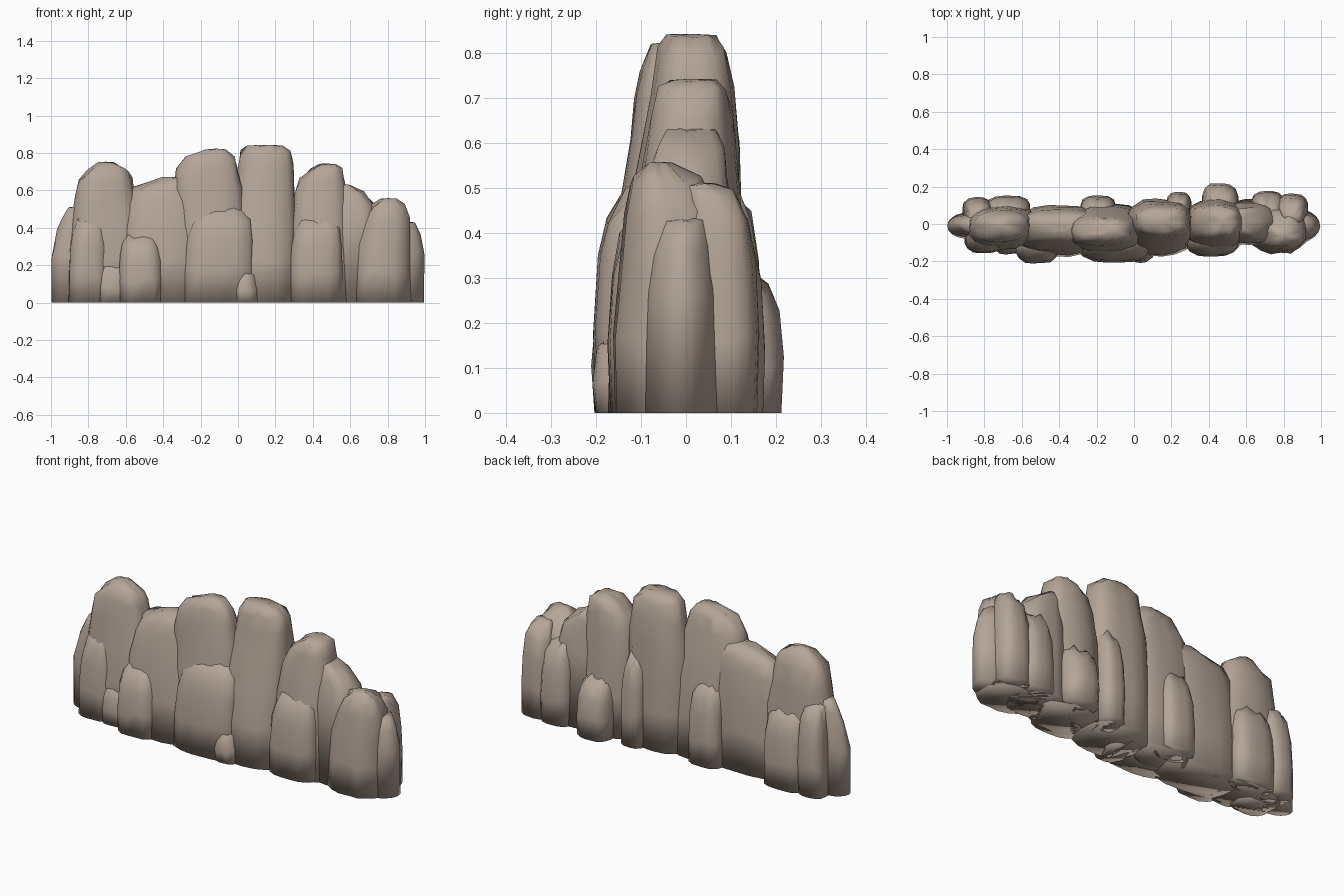
import bpy, bmesh, math, random

random.seed(7)
SIDES = 18

stone = bpy.data.materials.new("warm grey stone")
stone.diffuse_color = (0.46, 0.375, 0.31, 1)


def rock(name, rings, rough=0.08, power=2.8):
    """Loft a rugged column through rings of (z, x0, x1, y0, y1)."""
    bm = bmesh.new()
    # grooves run up the whole column, jitter varies by ring
    grooves = [1 - random.random() * rough for _ in range(SIDES)]
    twist = random.uniform(-0.1, 0.1)
    loops = []
    for n, (z, x0, x1, y0, y1) in enumerate(rings):
        loop = []
        for i in range(SIDES):
            a = 2 * math.pi * i / SIDES + twist
            c, s = math.cos(a), math.sin(a)
            r = (abs(c) ** power + abs(s) ** power) ** (-1 / power)
            r *= grooves[i] * (1 - random.random() * rough * 0.5)
            if n == 0:
                dz = 0
            elif n == len(rings) - 1:
                dz = random.uniform(-0.006, 0.002)
            else:
                dz = random.uniform(-0.018, 0.018)
            loop.append(bm.verts.new(((x0 + x1) / 2 + r * c * (x1 - x0) / 2,
                                      (y0 + y1) / 2 + r * s * (y1 - y0) / 2, z + dz)))
        loops.append(loop)
    for lo, hi in zip(loops, loops[1:]):
        for i in range(SIDES):
            j = (i + 1) % SIDES
            bm.faces.new((lo[i], lo[j], hi[j], hi[i]))
    bm.faces.new(loops[0][::-1])
    # gently crowned top
    z, x0, x1, y0, y1 = rings[-1]
    tip = bm.verts.new(((x0 + x1) / 2, (y0 + y1) / 2, z + 0.003))
    for i in range(SIDES):
        bm.faces.new((loops[-1][i], loops[-1][(i + 1) % SIDES], tip))
    bmesh.ops.recalc_face_normals(bm, faces=bm.faces[:])
    # soft shading everywhere, the underside included
    for f in bm.faces:
        f.smooth = True
    me = bpy.data.meshes.new(name)
    bm.to_mesh(me)
    bm.free()
    me.materials.append(stone)
    bpy.context.collection.objects.link(bpy.data.objects.new(name, me))


def buttress(name, x0, x1, y, h, lean=0.0):
    """Lower slab against the wall, reaching out to y and sloping back at the top."""
    w = x1 - x0

    def ring(z, inset, out):
        e = y * out
        k = lean * z / h
        return (z, x0 + inset * w + k, x1 - inset * w + k, min(e, 0), max(e, 0))
    rock(name, [ring(0, 0, 0.97), ring(h * 0.35, 0.0, 1.0), ring(h * 0.68, 0.02, 0.95),
                ring(h * 0.88, 0.07, 0.85), ring(h, 0.16, 0.66), ring(h * 1.06, 0.25, 0.4)],
         0.05, 3.0)


# main ridge, left to right
rock("left_end", [(0, -1, -.80, -.08, .06), (.25, -1, -.80, -.07, .05),
                  (.38, -.97, -.80, -.06, .05), (.46, -.94, -.80, -.05, .04),
                  (.51, -.91, -.81, -.04, .03)], 0.03, 1.9)
rock("left_pinnacle", [(0, -.92, -.46, -.15, .11), (.22, -.91, -.47, -.145, .11),
                       (.42, -.90, -.50, -.125, .10), (.55, -.88, -.54, -.11, .09),
                       (.65, -.86, -.56, -.10, .08), (.71, -.81, -.58, -.08, .06),
                       (.75, -.75, -.66, -.04, .03)])
rock("left_saddle", [(0, -.66, -.15, -.18, .11), (.22, -.65, -.15, -.17, .11),
                     (.40, -.64, -.15, -.15, .10), (.54, -.62, -.15, -.12, .085),
                     (.61, -.58, -.15, -.10, .07), (.67, -.42, -.18, -.07, .04)])
rock("centre_left_peak", [(0, -.33, .06, -.19, .12), (.22, -.33, .06, -.18, .115),
                          (.42, -.34, .05, -.165, .105), (.62, -.35, .03, -.13, .07),
                          (.70, -.34, .01, -.12, .05), (.77, -.29, -.01, -.105, .035),
                          (.82, -.18, -.06, -.08, .01)])
rock("centre_right_peak", [(0, -.06, .33, -.18, .14), (.22, -.06, .33, -.17, .14),
                           (.40, -.06, .33, -.145, .13), (.60, -.04, .32, -.10, .125),
                           (.72, -.01, .31, -.08, .11), (.80, 0, .30, -.065, .095),
                           (.84, .04, .25, -.045, .07)])
rock("right_shoulder", [(0, .25, .63, -.15, .14), (.22, .26, .62, -.145, .14),
                        (.42, .27, .61, -.13, .13), (.58, .29, .60, -.10, .115),
                        (.66, .32, .58, -.085, .105), (.71, .38, .565, -.07, .095),
                        (.74, .43, .53, -.04, .07)])
rock("right_slope", [(0, .48, .78, -.12, .14), (.42, .48, .77, -.11, .12),
                     (.52, .48, .74, -.09, .10), (.58, .49, .68, -.07, .09),
                     (.63, .50, .60, -.05, .07)])
rock("right_rock", [(0, .61, .935, -.165, .10), (.16, .62, .93, -.165, .10),
                    (.30, .63, .93, -.155, .10), (.44, .67, .925, -.14, .08),
                    (.51, .71, .90, -.125, .04), (.555, .76, .85, -.09, -.03)])
rock("right_end", [(0, .78, 1.0, -.10, .08), (.27, .78, 1.0, -.09, .07),
                   (.36, .78, .98, -.08, .06), (.43, .79, .95, -.06, .05)], 0.03, 1.8)

# front slabs: x range, outward reach, height, sideways lean
for i, s in enumerate([(-.91, -.70, -.16, .44, .01), (-.76, -.58, -.165, .22),
                       (-.64, -.395, -.215, .35), (-.31, .09, -.212, .49, .02),
                       (-.04, .12, -.21, .19, -.02), (.27, .56, -.178, .44, .01)]):
    buttress(f"front_slab_{i + 1}", *s)

# back slabs
for i, s in enumerate([(-.92, -.76, .145, .46, .01), (-.80, -.55, .155, .41),
                       (-.29, -.09, .155, .42), (.17, .31, .175, .49),
                       (.36, .56, .222, .31), (.62, .81, .178, .42),
                       (.76, .935, .165, .48)]):
    buttress(f"back_slab_{i + 1}", *s)
